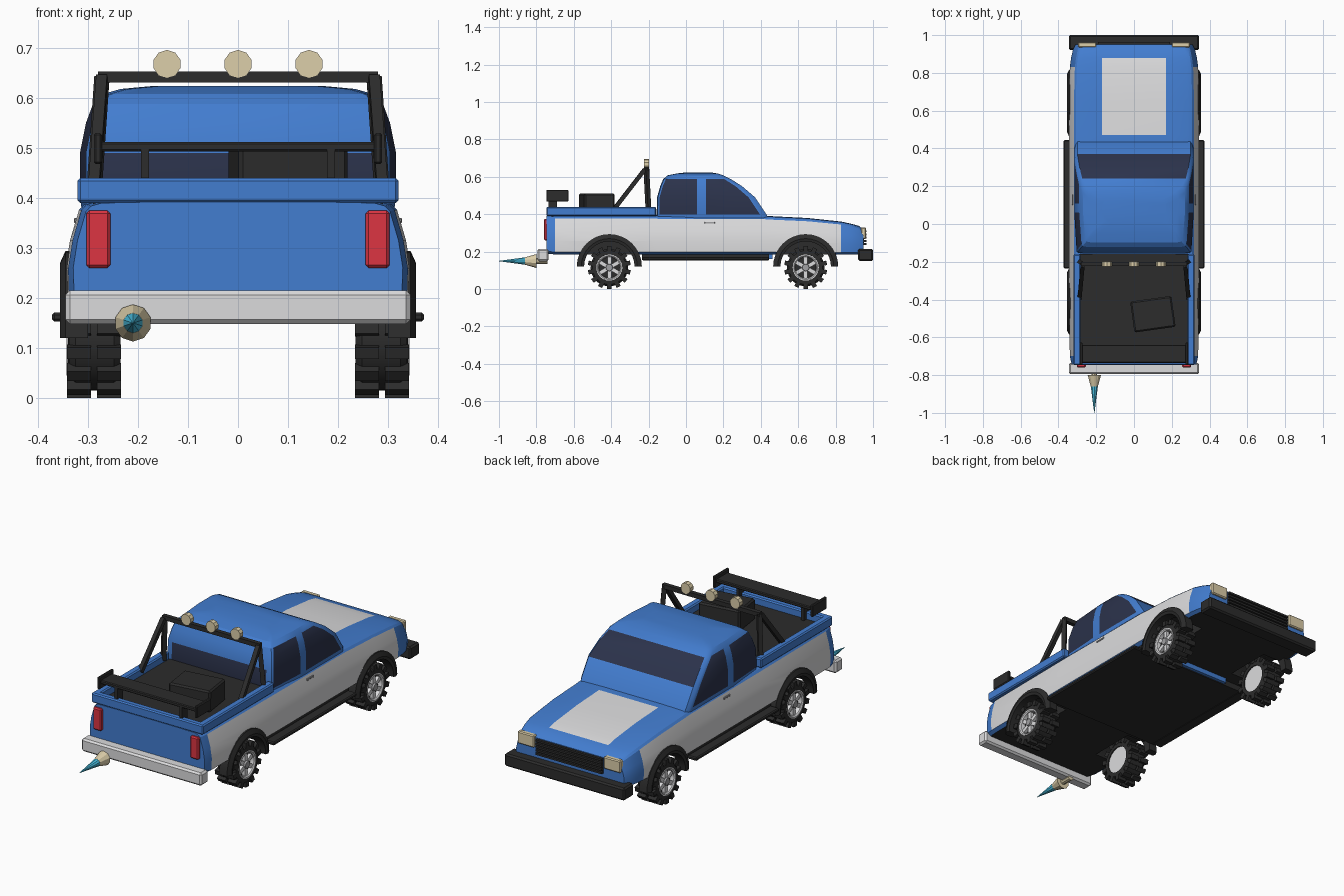
import bpy, bmesh, math
from mathutils import Matrix, Vector

if "Cube" in bpy.data.objects:
    bpy.data.objects.remove(bpy.data.objects["Cube"])


def material(name, rgb):
    m = bpy.data.materials.new(name)
    m.diffuse_color = (*rgb, 1)
    m.use_nodes = True
    m.node_tree.nodes["Principled BSDF"].inputs["Base Color"].default_value = m.diffuse_color
    return m


BLUE = material("blue paint", (0.055, 0.205, 0.63))
GREY = material("light grey", (0.71, 0.71, 0.72))
BLACK = material("black trim", (0.025, 0.025, 0.025))
GLASS = material("dark glass", (0.024, 0.032, 0.07))
BEIGE = material("lamp beige", (0.72, 0.62, 0.40))
RED = material("tail red", (0.72, 0.035, 0.055))
CYAN = material("flame cyan", (0.07, 0.55, 0.8))
STEEL = material("rim steel", (0.35, 0.35, 0.36))


def finish(bm, name, mats, smooth=None):
    bmesh.ops.recalc_face_normals(bm, faces=bm.faces)
    me = bpy.data.meshes.new(name)
    bm.to_mesh(me)
    bm.free()
    for m in mats:
        me.materials.append(m)
    ob = bpy.data.objects.new(name, me)
    bpy.context.collection.objects.link(ob)
    if smooth:
        shade(ob, smooth)
    return ob


def shade(ob, angle):
    bpy.ops.object.select_all(action='DESELECT')
    ob.select_set(True)
    bpy.context.view_layer.objects.active = ob
    bpy.ops.object.shade_smooth_by_angle(angle=math.radians(angle))


def box(name, x, y, z, mat, bevel=0.0, turn=0.0):
    """Box from (min, max) pairs, optionally bevelled and turned about z."""
    bm = bmesh.new()
    size = [b - a for a, b in (x, y, z)]
    mid = Vector([(a + b) / 2 for a, b in (x, y, z)])
    bmesh.ops.create_cube(bm, size=1, matrix=Matrix.Translation(mid)
                          @ Matrix.Rotation(turn, 4, 'Z') @ Matrix.Diagonal((*size, 1)))
    if bevel:
        bmesh.ops.bevel(bm, geom=bm.edges[:], offset=bevel, segments=1, affect='EDGES')
    return finish(bm, name, [mat])


def beam(name, a, b, w, mat):
    """Square bar between two points."""
    a, b = Vector(a), Vector(b)
    d = b - a
    bm = bmesh.new()
    bmesh.ops.create_cube(bm, size=1, matrix=Matrix.Translation((a + b) / 2)
                          @ d.to_track_quat('Z', 'Y').to_matrix().to_4x4()
                          @ Matrix.Diagonal((w, w, d.length, 1)))
    return finish(bm, name, [mat])


def cone(name, a, b, r1, r2, mat, sides=10, smooth=None):
    a, b = Vector(a), Vector(b)
    d = b - a
    bm = bmesh.new()
    bmesh.ops.create_cone(bm, cap_ends=True, segments=sides, radius1=r1, radius2=r2, depth=d.length,
                          matrix=Matrix.Translation((a + b) / 2) @ d.to_track_quat('Z', 'Y').to_matrix().to_4x4())
    return finish(bm, name, [mat], smooth)


def loft(name, rings, mats, rule, closed_rings=False, smooth=None):
    """Skin closed rings; rule(i, j) gives the material of face j in strip i."""
    bm = bmesh.new()
    vs = [[bm.verts.new(p) for p in r] for r in rings]
    n, m = len(rings[0]), len(rings)
    for i in range(m if closed_rings else m - 1):
        for j in range(n):
            k, i2 = (j + 1) % n, (i + 1) % m
            bm.faces.new((vs[i][j], vs[i][k], vs[i2][k], vs[i2][j])).material_index = rule(i, j)
    if not closed_rings:
        bm.faces.new(vs[0])
        bm.faces.new(vs[-1])
    return finish(bm, name, mats, smooth)


# Lower body: sections (y, width factor, bottom, top) from tail to nose
stations = [(-0.745, 0.955, 0.19, 0.392), (-0.70, 0.985, 0.185, 0.395), (-0.16, 1, 0.185, 0.395),
            (0.43, 1, 0.185, 0.392), (0.47, 1, 0.185, 0.389), (0.65, 1, 0.185, 0.38),
            (0.83, 0.985, 0.185, 0.361), (0.88, 0.965, 0.185, 0.35), (0.925, 0.935, 0.185, 0.338),
            (0.95, 0.90, 0.19, 0.318)]
half = [(0.325, 0), (0.343, 0.06), (0.345, 0.35), (0.336, 0.62), (0.318, 0.91), (0.308, 0.96), (0.285, 0.99), (0.17, 1.0)]
section = half + [(-x, f) for x, f in reversed(half)]
rings = [[(x * w if abs(x) > 0.2 else x, y, b + f * (t - b)) for x, f in section] for y, w, b, t in stations]


def body_rule(i, j):
    if j == 15:
        return 2
    if j == 7:
        return 1 if 4 <= i <= 6 else 0
    return 1 if j in (1, 2, 3, 11, 12, 13) and 1 <= i <= 5 else 0


body = loft("body", rings, [BLUE, GREY, BLACK], body_rule)

# Cut the wheel wells out of the body
AXLES = (-0.41, 0.64)
for y in AXLES:
    for s in (-1, 1):
        c = cone("well_cutter", (s * 0.2, y, 0.12), (s * 0.42, y, 0.12), 0.14, 0.14, BLUE, 24)
        c.hide_render = True
        c.data.materials.clear()
        for m in (BLUE, GREY, BLACK):
            c.data.materials.append(m)
        for p in c.data.polygons:
            p.material_index = 2
        mod = body.modifiers.new("cut", 'BOOLEAN')
        mod.operation, mod.object, mod.solver = 'DIFFERENCE', c, 'EXACT'
        bpy.context.view_layer.objects.active = body
        bpy.ops.object.modifier_apply(modifier=mod.name)
        bpy.data.objects.remove(c)
shade(body, 25)
box("bed_floor", (-0.29, 0.29), (-0.72, -0.16), (0.38, 0.402), BLACK)

# Cab: rings by height (z, back, front, half width); glass picked by strip and column
levels = [(0.38, -0.155, 0.44, 0.313), (0.40, -0.157, 0.43, 0.316), (0.49, -0.155, 0.37, 0.316),
          (0.55, -0.138, 0.30, 0.304), (0.588, -0.122, 0.24, 0.290), (0.608, -0.098, 0.20, 0.270),
          (0.618, -0.05, 0.17, 0.235), (0.624, 0.0, 0.13, 0.17)]
rings = []
for z, b, f, w in levels:
    h = [(w - 0.045, b), (w - 0.018, b + 0.005), (w - 0.012, b + 0.014), (w, 0.06), (w, 0.108),
         (w, f - 0.035), (w - 0.004, f - 0.018), (w - 0.016, f)]
    if z > 0.61:
        h = [(x, min(max(y, b), f)) for x, y in h]
    rings.append([(x, y, z) for x, y in h] + [(-x, y, z) for x, y in reversed(h)])


def cab_rule(i, j):
    side = j in (2, 4, 10, 12) and 1 <= i <= 3
    return int(side or (j == 7 and i in (2, 3)) or (j == 15 and i == 1))


loft("cab", rings, [BLUE, GLASS], cab_rule, smooth=25)

# Bed rails, lamps, running boards and door handles
for s in (-1, 1):
    box("bed_rail", sorted((s * 0.283, s * 0.321)), (-0.745, -0.16), (0.39, 0.44), BLUE, 0.006)
    box("tail_lamp", sorted((s * 0.255, s * 0.303)), (-0.76, -0.735), (0.26, 0.375), RED, 0.006)
    box("head_lamp", sorted((s * 0.2, s * 0.296)), (0.935, 0.962), (0.267, 0.33), BEIGE, 0.005)
    box("running_board", sorted((s * 0.31, s * 0.372)), (-0.235, 0.445), (0.153, 0.171), BLACK, 0.005)
    box("door_handle", sorted((s * 0.315, s * 0.328)), (0.1, 0.155), (0.35, 0.36), STEEL, 0.002)
box("tailgate_top", (-0.321, 0.321), (-0.747, -0.712), (0.39, 0.44), BLUE, 0.006)

# Chassis, bumpers and grille
box("chassis", (-0.325, 0.325), (-0.235, 0.445), (0.155, 0.188), BLACK)
box("cross_member", (-0.21, 0.21), (0.445, 0.462), (0.16, 0.187), BLUE)
box("front_bumper", (-0.345, 0.345), (0.92, 1.0), (0.15, 0.215), BLACK, 0.008)
box("rear_bumper", (-0.345, 0.345), (-0.795, -0.735), (0.148, 0.215), GREY, 0.009)
box("grille", (-0.19, 0.19), (0.94, 0.953), (0.235, 0.315), BLACK)
for k in range(5):
    box("grille_slat", (-0.19, 0.19), (0.945, 0.964), (0.236 + k * 0.017, 0.246 + k * 0.017), BLACK)

# Exhaust nozzle and flame
cone("exhaust_nozzle", (-0.21, -0.80, 0.15), (-0.21, -0.86, 0.15), 0.037, 0.02, BEIGE, 10)
cone("exhaust_flame", (-0.21, -0.835, 0.15), (-0.21, -1.0, 0.15), 0.023, 0.001, CYAN, 10)
cone("exhaust_pipe", (-0.21, -0.74, 0.15), (-0.21, -0.80, 0.15), 0.016, 0.016, BEIGE, 10)

# Roll bar with lamps
beam("roll_bar_top", (-0.28, -0.212, 0.642), (0.28, -0.212, 0.642), 0.022, BLACK)
for s in (-1, 1):
    beam("roll_bar_leg", (s * 0.288, -0.2, 0.41), (s * 0.272, -0.212, 0.643), 0.022, BLACK)
    beam("roll_bar_brace", (s * 0.288, -0.39, 0.42), (s * 0.272, -0.22, 0.64), 0.022, BLACK)
for x in (-0.142, 0, 0.142):
    cone("roof_lamp", (x, -0.225, 0.668), (x, -0.198, 0.668), 0.028, 0.028, BEIGE, 10)

# Rear wing
box("wing_board", (-0.28, 0.28), (-0.735, -0.64), (0.493, 0.512), BLACK, 0.004)
for s in (-1, 1):
    box("wing_end_plate", sorted((s * 0.272, s * 0.288)), (-0.747, -0.628), (0.468, 0.53), BLACK, 0.004)
    box("wing_strut", sorted((s * 0.178, s * 0.194)), (-0.735, -0.69), (0.4, 0.5), BLACK)

# Tool box in the load bed
box("tool_box", (-0.01, 0.21), (-0.56, -0.395), (0.40, 0.512), BLACK, 0.008, math.radians(8))

# Wheels: lathed tyre with lugs, rim with spokes, and arch flare
for y in AXLES:
    for s in (-1, 1):
        c = Matrix.Translation((0, y, 0.115))
        profile = [(0.235, 0.07), (0.235, 0.09), (0.248, 0.1), (0.325, 0.1), (0.338, 0.09), (0.34, 0.07), (0.322, 0.066)]
        rings = []
        for k in range(28):
            a = k * math.tau / 28
            rings.append([(s * x, y + r * math.cos(a), 0.115 + r * math.sin(a)) for x, r in profile])
        loft("tyre", rings, [BLACK], lambda i, j: 0, True, 30)
        bm = bmesh.new()
        for k in range(28):
            # two rows of lugs with a groove between them
            x, turn = s * (0.2575 if k % 2 else 0.3175), k // 2 * math.tau / 14
            bmesh.ops.create_cube(bm, size=1, matrix=c @ Matrix.Rotation(turn, 4, 'X')
                                  @ Matrix.Translation((x, 0, 0.101)) @ Matrix.Diagonal((0.048, 0.024, 0.028, 1)))
        finish(bm, "tyre_lugs", [BLACK])
        cone("rim_inner_disc", (s * 0.24, y, 0.115), (s * 0.25, y, 0.115), 0.07, 0.07, GREY, 24)
        cone("rim_back", (s * 0.25, y, 0.115), (s * 0.318, y, 0.115), 0.068, 0.068, BLACK, 24)
        hoop = [(0.315, 0.056), (0.338, 0.058), (0.343, 0.064), (0.343, 0.07), (0.315, 0.072)]
        rings = []
        for k in range(24):
            a = k * math.tau / 24
            rings.append([(s * x, y + r * math.cos(a), 0.115 + r * math.sin(a)) for x, r in hoop])
        loft("rim_hoop", rings, [GREY], lambda i, j: 0, True, 30)
        bm = bmesh.new()
        for k in range(6):
            bmesh.ops.create_cube(bm, size=1, matrix=c @ Matrix.Rotation(k * math.tau / 6, 4, 'X')
                                  @ Matrix.Translation((s * 0.325, 0, 0.036)) @ Matrix.Diagonal((0.018, 0.021, 0.05, 1)))
        finish(bm, "rim_spokes", [GREY])
        cone("hub", (s * 0.315, y, 0.115), (s * 0.343, y, 0.115), 0.024, 0.018, STEEL, 12)
        rings = []
        for k in range(17):
            a = math.pi * k / 16
            rings.append([(s * x, y + r * math.cos(a), 0.12 + r * math.sin(a))
                          for x, r in ((0.30, 0.135), (0.352, 0.135), (0.356, 0.15), (0.345, 0.174), (0.30, 0.174))])
        loft("arch_flare", rings, [BLACK], lambda i, j: 0, smooth=30)
